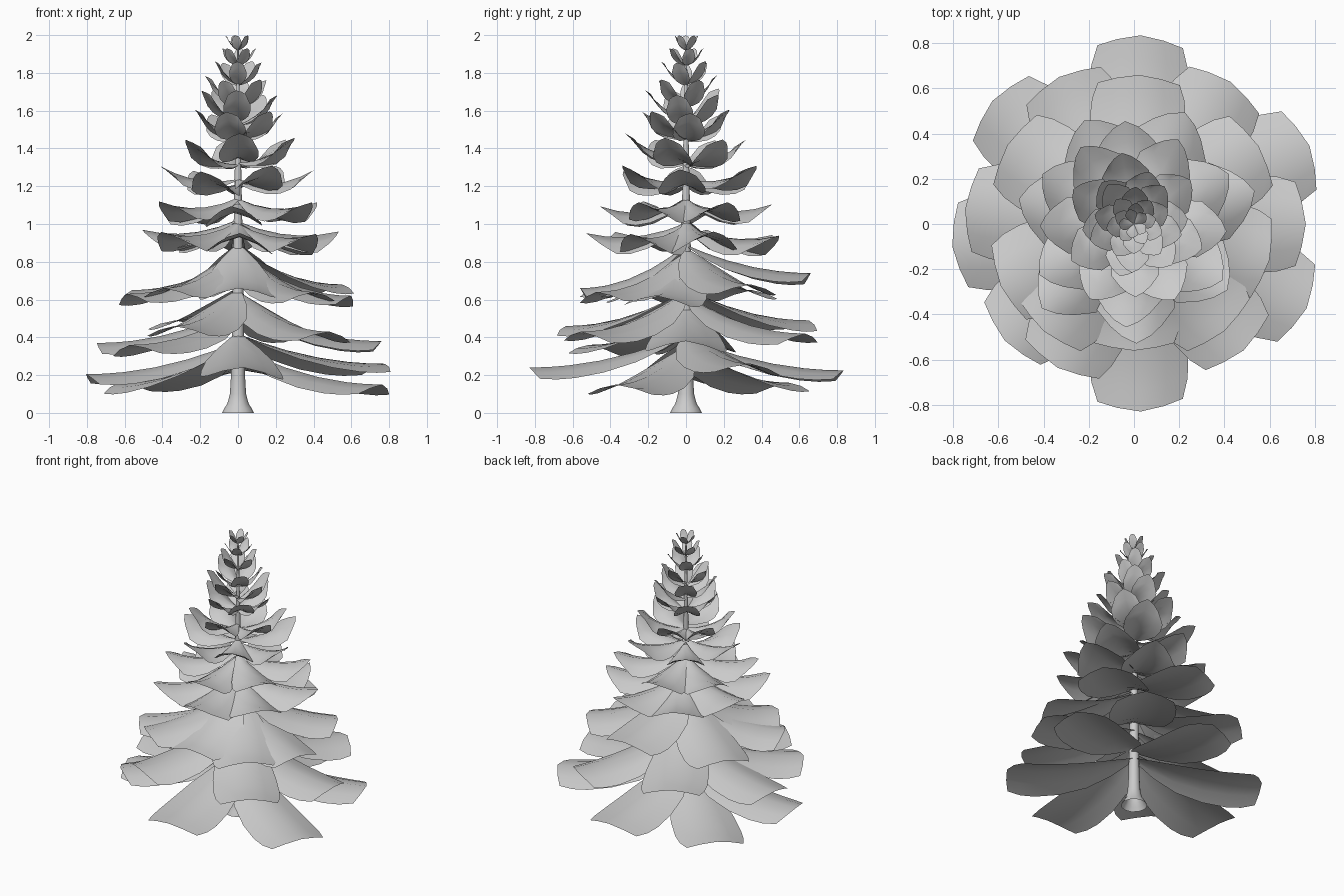
import bpy, bmesh, math, random

if "Cube" in bpy.data.objects:
    bpy.data.objects.remove(bpy.data.objects["Cube"])
random.seed(4)


def finish(bm, name, angle=40):
    me = bpy.data.meshes.new(name)
    bm.to_mesh(me)
    bm.free()
    ob = bpy.data.objects.new(name, me)
    bpy.context.collection.objects.link(ob)
    bpy.ops.object.select_all(action='DESELECT')
    ob.select_set(True)
    bpy.context.view_layer.objects.active = ob
    bpy.ops.object.shade_smooth_by_angle(angle=math.radians(angle))
    return ob


# Outlines of a bough: (fraction of length, fraction of half width)
WIDE = [(0.02, 0.16), (0.15, 0.52), (0.33, 0.82), (0.55, 0.96),
        (0.75, 1.0), (0.88, 0.97), (1.0, 0.86)]
POINTED = [(0.02, 0.14), (0.2, 0.46), (0.42, 0.8), (0.62, 0.98),
           (0.8, 1.0), (1.0, 0.66)]
COLS = [-1, -0.55, 0, 0.55, 1]


def bough(bm, outline, angle, reach, tip, root, half, sag, arch, drop, roll=0.0):
    a = math.radians(angle)
    ca, sa = math.cos(a), math.sin(a)
    rows = []
    for s, w in outline:
        row = []
        for u in COLS:
            r = reach * s * (1 - drop * abs(u) ** 1.5 * s)
            t = u * w * half
            z = root + (tip - root) * s - 4 * sag * s * (1 - s)
            z += -arch * w * abs(u) ** 1.5 + roll * t * s
            row.append(bm.verts.new((r * ca - t * sa, r * sa + t * ca, z)))
        rows.append(row)
    for r0, r1 in zip(rows, rows[1:]):
        for i in range(len(COLS) - 1):
            bm.faces.new((r0[i], r1[i], r1[i + 1], r0[i + 1]))


# Trunk: flared foot tapering to the top, open below
bm = bmesh.new()
rings = []
N = 12
for z, r in [(0, 0.085), (0.025, 0.072), (0.05, 0.056), (0.1, 0.043), (0.2, 0.037),
             (0.4, 0.033), (0.8, 0.027), (1.3, 0.017), (1.7, 0.009), (1.95, 0.004)]:
    rings.append([bm.verts.new((r * math.cos(2 * math.pi * i / N),
                                r * math.sin(2 * math.pi * i / N), z)) for i in range(N)])
for a, b in zip(rings, rings[1:]):
    for i in range(N):
        j = (i + 1) % N
        bm.faces.new((a[i], a[j], b[j], b[i]))
bm.faces.new(rings[-1])
finish(bm, "trunk")

# Lower boughs, placed one by one: angle, reach, tip height, root height
LOWER = [
    (88, .835, .225, .40), (-88, .83, .24, .42), (187, .81, .205, .38), (139, .83, .16, .35),
    (24, .85, .26, .42), (-26, .85, .15, .35), (222, .77, .36, .53),
    (56, .76, .42, .62), (117, .73, .49, .66), (-49, .74, .43, .64), (-118, .72, .46, .65),
    (0, .76, .38, .56), (175, .75, .37, .55),
    (88, .66, .74, .89), (148, .66, .65, .83), (205, .65, .63, .83), (-90, .56, .66, .89),
    (-130, .62, .66, .86), (-50, .62, .64, .85), (-15, .62, .62, .84), (32, .65, .68, .87),
]
bm = bmesh.new()
for ang, reach, tip, root in LOWER:
    bough(bm, WIDE, ang, reach, tip, root, 0.178 + 0.05 * reach, (root - tip) * 0.25,
          0.06, 0.06, random.uniform(-.05, .05))
finish(bm, "lower_boughs")

# Upper whorls: root height, tip height, reach, half width, sag, count, first angle
UPPER = [
    (1.01, .955, .53, .175, .045, 7, 13), (1.13, 1.11, .47, .15, .045, 6, 30),
    (1.22, 1.29, .40, .125, .04, 6, 0), (1.33, 1.46, .32, .105, .035, 6, 35),
    (1.45, 1.59, .24, .085, .025, 6, 10), (1.54, 1.70, .205, .072, .02, 5, 54),
    (1.64, 1.78, .17, .058, .018, 5, 20), (1.74, 1.86, .13, .046, .012, 5, 50),
    (1.84, 1.93, .095, .034, .01, 5, 10), (1.92, 1.998, .065, .026, .006, 5, 40),
]
bm = bmesh.new()
for root, tip, reach, half, sag, n, first in UPPER:
    for k in range(n):
        d = random.uniform(-.02, .02) if reach > .1 else 0
        bough(bm, POINTED, first + 360 * k / n + random.uniform(-5, 5),
              reach * random.uniform(.95, 1.06), tip + d, root + d, half, sag, half * .48,
              .15, random.uniform(-.08, .08))
finish(bm, "upper_boughs")
